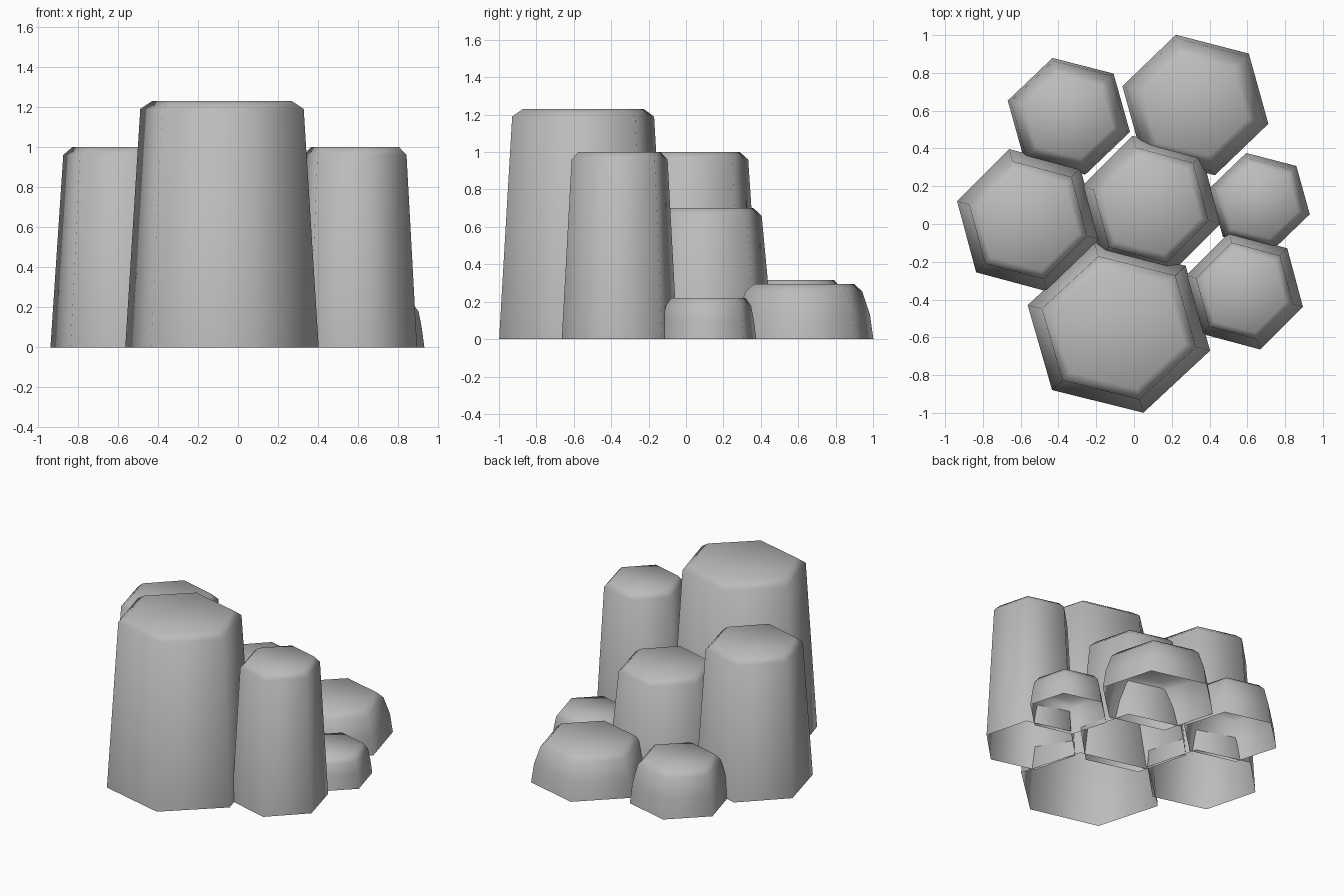
import bpy, bmesh
from math import sin, cos, radians

cube = bpy.data.objects.get("Cube")
if cube:
    bpy.data.objects.remove(cube, do_unlink=True)

# Single stone colour
GREY = (0.5, 0.5, 0.5, 1)
stone = bpy.data.materials.new("grey_stone")
stone.use_nodes = True
stone.diffuse_color = GREY
stone.node_tree.nodes["Principled BSDF"].inputs["Base Color"].default_value = GREY


def column(name, cx, cy, rx, ry, height, shoulder=0.83, top=0.71, bulge=None):
    """Tapered six-sided shell, open below, with a chamfered flat top."""
    rings = [(0, 1), (height - 0.04, shoulder), (height, top)]
    if bulge:
        rings.insert(1, (height * 0.45, bulge))
    bm = bmesh.new()
    loops = []
    for z, s in rings:
        angles = [radians(60 * i - 15) for i in range(6)]
        loops.append([bm.verts.new((cx + rx * s * cos(a), cy + ry * s * sin(a), z))
                      for a in angles])
    for low, high in zip(loops, loops[1:]):
        for i in range(6):
            j = (i + 1) % 6
            bm.faces.new((low[i], low[j], high[j], high[i]))
    bm.faces.new(loops[-1])
    for f in bm.faces:
        f.smooth = True
    mesh = bpy.data.meshes.new(name)
    bm.to_mesh(mesh)
    bm.free()
    mesh.materials.append(stone)
    obj = bpy.data.objects.new(name, mesh)
    bpy.context.collection.objects.link(obj)


# Tall columns
column("front_column", -0.08, -0.55, 0.50, 0.465, 1.23, 0.845, 0.72)
column("right_column", -0.56, 0.02, 0.39, 0.39, 1.0)
column("front_left_column", 0.585, -0.355, 0.32, 0.32, 1.0)
column("middle_column", 0.09, 0.10, 0.38, 0.38, 0.70)

# Low stumps
column("left_stump", 0.665, 0.12, 0.275, 0.265, 0.22, 0.89, 0.77, 0.95)
column("back_left_stump", 0.325, 0.63, 0.40, 0.385, 0.295, 0.84, 0.72, 0.95)
column("back_right_stump", -0.345, 0.57, 0.335, 0.32, 0.315, 0.84, 0.72, 0.95)
